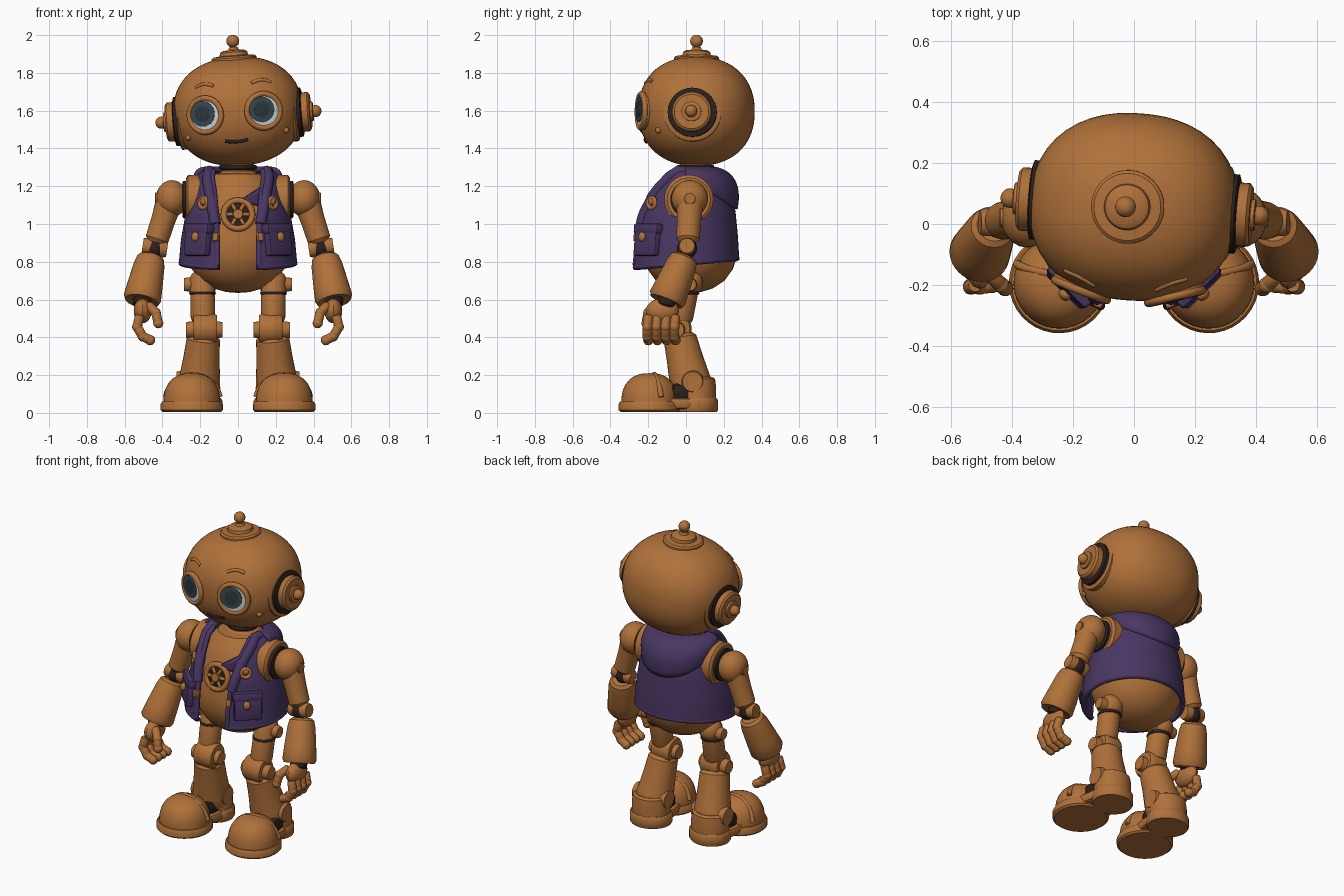
import bpy
import bmesh
from math import pi, sin, cos
from mathutils import Matrix, Vector

cube = bpy.data.objects.get("Cube")
if cube:
    bpy.data.objects.remove(cube, do_unlink=True)


def material(name, colour):
    mat = bpy.data.materials.new(name)
    mat.use_nodes = True
    mat.diffuse_color = (*colour, 1)
    shader = next(n for n in mat.node_tree.nodes if n.type == 'BSDF_PRINCIPLED')
    shader.inputs["Base Color"].default_value = (*colour, 1)
    shader.inputs["Roughness"].default_value = 0.6
    return mat


COPPER = material("copper_brown", (.43, .165, .042))
PURPLE = material("vest_purple", (.066, .037, .122))
DARK = material("dark_joint", (.024, .014, .012))
WHITE = material("eye_white", (.58, .64, .64))
SLATE = material("iris_slate", (.04, .064, .077))
PUPIL = material("pupil_dark", (.024, .038, .048))
IDENTITY = Matrix.Identity(4)


def finish(name, bm, mat, frame=IDENTITY):
    """Clean the mesh, shade it smooth with sharp creases and link it."""
    bmesh.ops.remove_doubles(bm, verts=bm.verts, dist=1e-5)
    bm.transform(frame)
    bmesh.ops.recalc_face_normals(bm, faces=bm.faces)
    for face in bm.faces:
        face.smooth = True
    for edge in bm.edges:
        edge.smooth = edge.calc_face_angle(0) < 0.6
    mesh = bpy.data.meshes.new(name)
    bm.to_mesh(mesh)
    bm.free()
    mesh.materials.append(mat)
    obj = bpy.data.objects.new(name, mesh)
    bpy.context.scene.collection.objects.link(obj)
    return obj


def grid(name, fn, nu, nv, mat, frame=IDENTITY, thickness=0):
    """Surface from a function of u and v, both running 0 to 1."""
    bm = bmesh.new()
    rows = [[bm.verts.new(fn(i / nu, j / nv)) for i in range(nu + 1)] for j in range(nv + 1)]
    for a, b in zip(rows, rows[1:]):
        for i in range(nu):
            bm.faces.new((a[i], a[i + 1], b[i + 1], b[i]))
    obj = finish(name, bm, mat, frame)
    if thickness:
        solid = obj.modifiers.new("thickness", 'SOLIDIFY')
        solid.thickness, solid.offset = thickness, 0


def lathe(name, profile, mat, frame=IDENTITY, sx=1, sy=1):
    """Turned part from (radius, height) points."""
    def point(u, v):
        r, h = profile[round(v * (len(profile) - 1))]
        return (sx * r * cos(2 * pi * u), sy * r * sin(2 * pi * u), h)
    grid(name, point, 36, len(profile) - 1, mat, frame)


def limb(name, p, q, profile, mat=COPPER, frame=IDENTITY):
    """Turned part along p to q, profile heights as fractions of its length."""
    p, q = Vector(p), Vector(q)
    axis = q - p
    turn = axis.to_track_quat('Z', 'Y').to_matrix().to_4x4()
    points = [(r, t * axis.length) for r, t in profile]
    lathe(name, points, mat, frame @ Matrix.Translation(p) @ turn)


def rod(name, p, q, r, mat=COPPER, frame=IDENTITY, bevel=.12):
    limb(name, p, q, [(0, 0), (r * (1 - bevel), 0), (r, bevel), (r, 1 - bevel),
                      (r * (1 - bevel), 1), (0, 1)], mat, frame)


def ball(name, centre, radii, mat=COPPER, frame=IDENTITY, power=2, segs=24):
    """Ellipsoid, or a boxier one when power is above two."""
    bm = bmesh.new()
    bmesh.ops.create_uvsphere(bm, u_segments=segs, v_segments=segs * 2 // 3, radius=1)
    for v in bm.verts:
        d = sum(abs(c / r) ** power for c, r in zip(v.co.normalized(), radii))
        v.co = v.co.normalized() * d ** (-1 / power)
    finish(name, bm, mat, frame @ Matrix.Translation(centre))


def box(name, size, mat, frame, bevel=.012):
    bm = bmesh.new()
    bmesh.ops.create_cube(bm, size=1, matrix=Matrix.Diagonal((*size, 1)))
    bmesh.ops.bevel(bm, geom=bm.edges, offset=bevel, segments=2, affect='EDGES', profile=.5)
    finish(name, bm, mat, frame)


def tube(name, points, r, mat=COPPER, frame=IDENTITY):
    """Smooth tube through points, turned into a mesh."""
    curve = bpy.data.curves.new(name, 'CURVE')
    curve.dimensions, curve.bevel_depth, curve.use_fill_caps = '3D', r, True
    spline = curve.splines.new('POLY')
    spline.points.add(len(points) - 1)
    for target, p in zip(spline.points, points):
        target.co = (*p, 1)
    helper = bpy.data.objects.new(name + "_path", curve)
    bm = bmesh.new()
    mesh = bpy.data.meshes.new_from_object(helper)
    bm.from_mesh(mesh)
    bpy.data.objects.remove(helper)
    bpy.data.meshes.remove(mesh)
    finish(name, bm, mat, frame)


def ring(name, major, minor, mat, frame):
    def point(u, v):
        r = major + minor * cos(2 * pi * v)
        return (r * cos(2 * pi * u), r * sin(2 * pi * u), minor * sin(2 * pi * v))
    grid(name, point, 36, 12, mat, frame)


def lerp_table(table, z):
    for a, b in zip(table, table[1:]):
        if z <= b[0]:
            t = max(0, (z - a[0]) / (b[0] - a[0]))
            return [m + (n - m) * t for m, n in zip(a[1:], b[1:])]
    return table[-1][1:]


# Head, tilted and turned slightly
HEAD = (Matrix.Translation((0, .056, 1.597)) @ Matrix.Rotation(-.075, 4, 'Y')
        @ Matrix.Rotation(-.07, 4, 'Z'))
HA, HB, HC, HP = .342, .307, .288, 2.25
ball("head", (0, 0, 0), (HA, HB, HC), COPPER, HEAD, HP, 48)


def face_point(x, z, out=0):
    d = 1 - abs(x / HA) ** HP - abs(z / HC) ** HP
    return Vector((x, -HB * max(d, 0) ** (1 / HP) - out, z))


lathe("antenna_base", [(.122, .24), (.12, .283), (.11, .292), (.076, .296), (.072, .314),
                       (.06, .322), (.028, .326), (.022, .34), (0, .34)], COPPER, HEAD)
rod("antenna_stem", (0, 0, .32), (0, 0, .36), .014, COPPER, HEAD)
ball("antenna_ball", (0, 0, .372), (.034, .034, .034), COPPER, HEAD)
tube("mouth", [face_point(x / 100, -.16 + x * x * 2e-4, 0) for x in range(-6, 7, 2)], .009, DARK, HEAD)

for s, side in ((-1, "right"), (1, "left")):
    # Ears with a dark ring between flange and disc
    for part, x0, x1, r, mat in (("flange", .25, .318, .152, COPPER), ("gap", .3, .342, .13, DARK),
                                 ("disc", .3, .384, .104, COPPER), ("hub", .38, .398, .052, COPPER)):
        rod(f"{side}_ear_{part}", (s * x0, 0, -.03), (s * x1, 0, -.03), r, mat, HEAD)
    ball(f"{side}_ear_knob", (s * .41, 0, -.03), (.032, .032, .032), COPPER, HEAD)
    # Eyes, each facing a little outward
    eye = (HEAD @ Matrix.Translation(face_point(s * .155, -.008, 0))
           @ Matrix.Rotation(s * .3, 4, 'Z') @ Matrix.Rotation(pi / 2, 4, 'X'))
    rod(f"{side}_eye_socket", (0, 0, -.05), (0, 0, .003), .1, COPPER, eye)
    ring(f"{side}_eye_rim", .09, .015, COPPER, eye)
    rod(f"{side}_eye_white", (0, 0, 0), (0, 0, .009), .08, WHITE, eye)
    rod(f"{side}_iris", (-.011, .008, .005), (-.011, .008, .013), .068, SLATE, eye)
    rod(f"{side}_pupil", (-.011, .008, .008), (-.011, .008, .015), .042, PUPIL, eye)
    # Brows and cheek bolts
    tube(f"{side}_brow", [face_point(s * (.1 + .1 * t / 6), .142 + .014 * sin(pi * t / 6), -.004)
                          for t in range(7)], .01, COPPER, HEAD)
    ball(f"{side}_cheek_bolt", face_point(s * .26, -.12), (.016, .016, .016), COPPER, HEAD)

# Neck and egg-shaped body
lathe("neck", [(.1, 1.2), (.1, 1.27), (.085, 1.28), (.085, 1.36)], COPPER, Matrix.Translation((0, .05, 0)))
ring("neck_gasket", .088, .013, DARK, Matrix.Translation((0, .05, 1.3)))
lathe("body", [(0, .635), (.06, .64), (.125, .66), (.185, .7), (.23, .76), (.255, .83), (.257, .92),
               (.235, 1.03), (.21, 1.13), (.175, 1.21), (.125, 1.265), (0, 1.28)],
      COPPER, Matrix.Translation((0, .022, 0)), 1.06, .98)

# Chest gear
CHEST = Matrix.Translation((0, -.212, 1.05)) @ Matrix.Rotation(pi / 2 - .15, 4, 'X')
rod("gear_back", (0, 0, -.03), (0, 0, .006), .08, DARK, CHEST)
ring("gear_rim", .075, .017, COPPER, CHEST)
rod("gear_hub", (0, 0, 0), (0, 0, .025), .028, COPPER, CHEST)
for i in range(6):
    a = i * pi / 3
    rod(f"gear_spoke_{i + 1}", (0, 0, .008), (.062 * cos(a), .062 * sin(a), .008), .01, COPPER, CHEST)

# Vest rows: height, half width, half depth, centre y, opening angle
VEST = [(.76, .302, .278, -.008, .34), (.9, .29, .268, -.005, .36), (1.05, .265, .25, 0, .42),
        (1.17, .235, .215, .012, .53), (1.25, .21, .165, .025, .68), (1.29, .165, .12, .035, .85)]


def vest_point(angle, z, out=0):
    rx, ry, cy, _ = lerp_table(VEST, z)
    lift = .025 * (1 - cos(angle)) * max(0, 1.2 - z) / .44
    return Vector(((rx + out) * sin(angle), cy - (ry + out) * cos(angle), z + lift))


def vest_surface(u, v):
    z = .76 + .53 * v
    gap = lerp_table(VEST, z)[3]
    return vest_point(gap + u * 2 * (pi - gap), z)


def hood_surface(u, v):
    phi = (u * 2 - 1) * 1.6
    w = max(0, cos(phi)) ** 1.3
    r = .125 + (.06 + .078 * w) * sin(v * pi * .6)
    return ((r + .03) * sin(phi), r * cos(phi) + .002, 1.29 - v * v * (.04 + .17 * w))


def strap_surface(u, v):
    x = .01 + .14 * u
    return (x, -.198 + .06 * u * u, 1.125 + .085 * u - .13 * u * v)


def vest_frame(angle, z, out=0):
    lean = Matrix.Rotation(-.1, 4, 'X')
    return Matrix.Translation(vest_point(angle, z, out)) @ Matrix.Rotation(angle, 4, 'Z') @ lean


grid("vest", vest_surface, 72, 24, PURPLE, thickness=.024)
grid("hood", hood_surface, 40, 16, PURPLE, thickness=.03)
grid("chest_strap", strap_surface, 8, 4, PURPLE, thickness=.03)
tube("vest_hem", [vest_point(.34 + i / 48 * (2 * pi - .68), .77, -.002) for i in range(49)], .016, PURPLE)

for s, side in ((-1, "right"), (1, "left")):
    # Lapel, pocket and fastenings
    edge = [.78 + .5 * i / 16 for i in range(17)]
    tube(f"{side}_placket", [vest_point(s * (lerp_table(VEST, z)[3] + .03), z, .002) for z in edge], .016, PURPLE)
    tube(f"{side}_lapel", [vest_point(s * (lerp_table(VEST, z)[3] + .04 + .5 * (z - .98)), z, .004)
                           for z in edge[7:]] + [(s * .165, .05, 1.27)], .03, PURPLE)
    box(f"{side}_pocket", (.165, .05, .15), PURPLE, vest_frame(s * .78, .9, .01))
    box(f"{side}_pocket_flap", (.18, .065, .055), PURPLE, vest_frame(s * .78, .97, .01))
    ball(f"{side}_pocket_button", (0, -.036, 0), (.022, .016, .026), COPPER, vest_frame(s * .75, .925, .012))
    box(f"{side}_clasp", (.03, .03, .045), COPPER, vest_frame(s * .4, .93, .014), .006)
    badge = vest_frame(s * .74, 1.11, .022)
    ring(f"{side}_badge_ring", .027, .011, COPPER, badge @ Matrix.Rotation(pi / 2, 4, 'X'))
    ball(f"{side}_badge", (0, 0, .01), (.022, .014, .022), COPPER, badge)

    # Shoulder and arm
    def at(x, y, z):
        return (s * x, y, z)

    rod(f"{side}_shoulder_plate", at(.18, .015, 1.13), at(.275, .015, 1.13), .13)
    rod(f"{side}_shoulder_gap", at(.26, .015, 1.13), at(.295, .015, 1.13), .098, DARK)
    ball(f"{side}_shoulder", at(.35, .02, 1.135), (.085, .097, .097))
    rod(f"{side}_shoulder_knob", at(.41, .02, 1.135), at(.44, .02, 1.135), .032)
    limb(f"{side}_upper_arm", at(.37, .02, 1.1), at(.435, .01, .9),
         [(0, 0), (.07, 0), (.064, .4), (.062, .9), (.045, 1), (0, 1)])
    ball(f"{side}_elbow", at(.44, .005, .87), (.05, .053, .053), DARK)
    rod(f"{side}_elbow_pin", at(.375, .005, .865), at(.505, .005, .885), .045)
    limb(f"{side}_forearm", at(.46, -.005, .83), at(.51, -.105, .59),
         [(0, 0), (.055, 0), (.072, .05), (.082, .2), (.094, .65), (.1, .92), (.09, 1), (.06, .97), (0, .95)])
    # Hand with curled fingers
    rod(f"{side}_wrist", at(.505, -.09, .63), at(.507, -.11, .565), .05, DARK)
    ball(f"{side}_palm", at(.505, -.125, .54), (.047, .088, .066))
    digits = [[(.52, -.2 + .048 * i, .515), (.534, -.205 + .048 * i, .455),
               (.505, -.205 + .048 * i, .405), (.465, -.2 + .048 * i, .385)] for i in range(4)]
    digits.append([(.475, -.16, .57), (.435, -.2, .53), (.422, -.21, .475)])
    for n, chain in enumerate(digits):
        for p, q in zip(chain, chain[1:]):
            rod(f"{side}_finger_{n + 1}", at(*p), at(*q), .025)
            ball(f"{side}_finger_{n + 1}_joint", at(*q), (.027, .027, .027), segs=15)

    # Leg
    ball(f"{side}_hip", at(.19, .02, .69), (.07, .07, .07))
    rod(f"{side}_hip_pin", at(.12, .02, .68), at(.285, .02, .68), .038)
    rod(f"{side}_thigh", at(.19, .015, .72), at(.185, -.03, .49), .065, bevel=.08)
    ring(f"{side}_thigh_band", .061, .01, DARK, Matrix.Translation(at(.188, 0, .635)))
    rod(f"{side}_knee", at(.11, -.05, .445), at(.235, -.05, .445), .08)
    rod(f"{side}_knee_pin", at(.082, -.05, .44), at(.274, -.05, .44), .045)
    limb(f"{side}_shin", at(.182, -.035, .41), at(.21, .035, .11),
         [(0, 0), (.072, 0), (.088, .06), (.096, .4), (.108, .75), (.114, .9), (.105, 1), (0, 1)])
    rod(f"{side}_ankle_pin", at(.095, .035, .165), at(.325, .035, .165), .06)

    # Shoe, toes turned out
    foot = Matrix.Translation(at(.212, .04, 0)) @ Matrix.Rotation(s * .14, 4, 'Z')
    toe, heel = (foot @ Matrix.Translation((0, y, 0)) for y in (-.235, .015))
    lathe(f"{side}_toe_sole", [(0, .005), (.93, .005), (1, .015), (1, .045), (.95, .06), (0, .06)],
          COPPER, toe, .165, .165)
    dome = [(cos(t * pi / 20) ** .8, .05 + .16 * sin(t * pi / 20) ** .85) for t in range(10)]
    lathe(f"{side}_toe_cap", dome + [(0, .21)], COPPER, toe, .15, .15)
    lathe(f"{side}_heel_sole", [(0, .005), (.95, .005), (1, .015), (1, .065), (.93, .078), (0, .078)],
          COPPER, heel, .128, .115)
    lathe(f"{side}_heel_cup", [(1, .06), (1, .13), (.94, .18), (.8, .19), (0, .17)], COPPER, heel, .115, .105)
    box(f"{side}_arch", (.23, .24, .06), COPPER, foot @ Matrix.Translation((0, -.1, .05)), .02)
    box(f"{side}_shoe_lining", (.19, .14, .1), DARK, foot @ Matrix.Translation((0, -.06, .105)), .03)
    tube(f"{side}_toe_seam", [(.148 * sin(a / 10), .045 - .02 * cos(a / 10), .06 + .143 * cos(a / 10))
                              for a in range(-14, 15, 2)], .014, COPPER, toe)
